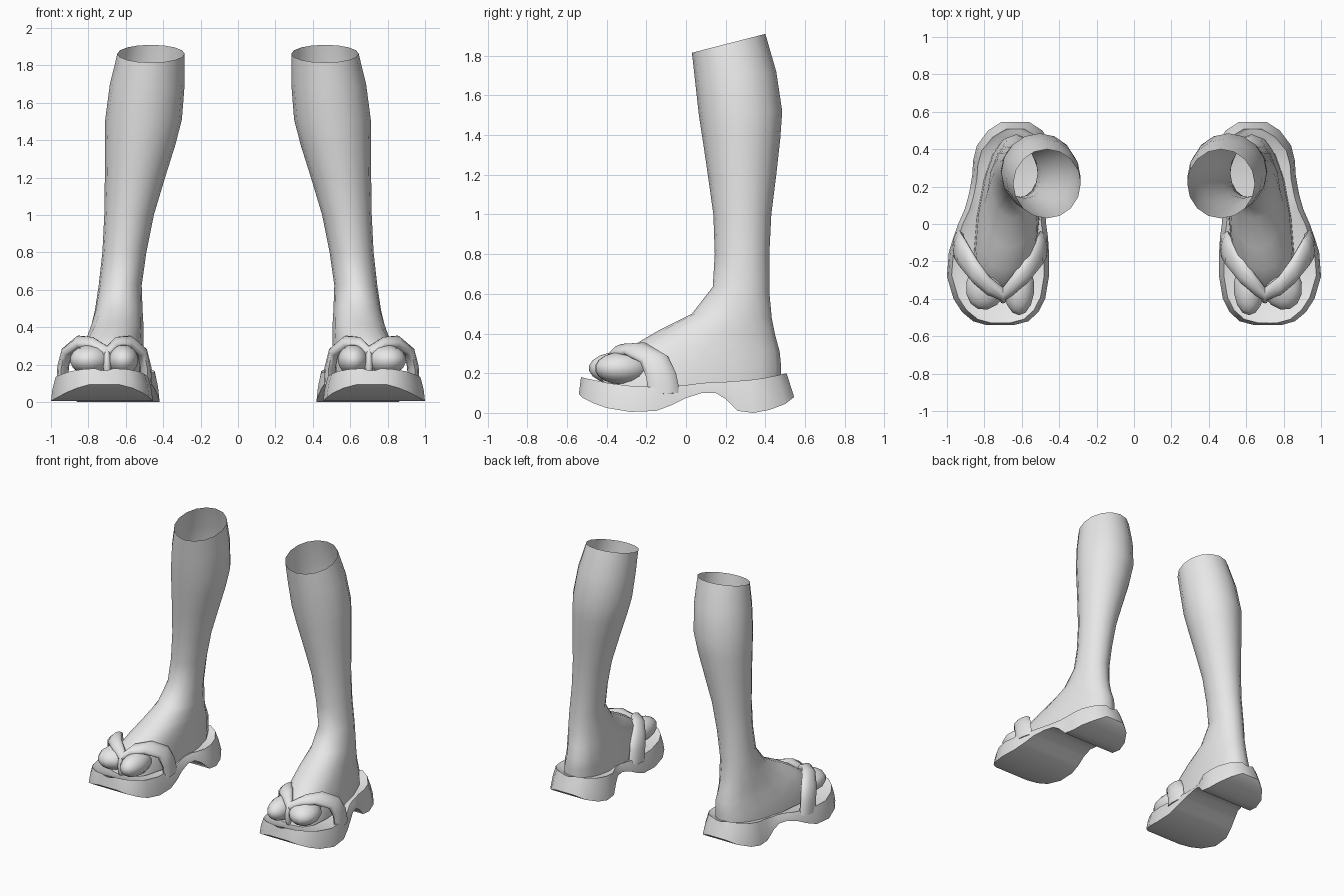
import bpy, bmesh, math
from mathutils import Vector, Matrix

if "Cube" in bpy.data.objects:
    bpy.data.objects.remove(bpy.data.objects["Cube"])

grey = bpy.data.materials.new("plain_grey")
grey.diffuse_color = (0.8, 0.8, 0.8, 1)
grey.use_nodes = True
grey.node_tree.nodes["Principled BSDF"].inputs["Base Color"].default_value = grey.diffuse_color


def finish(name, bm, angle=50):
    """Turn a bmesh into a smooth object mirrored to the other leg."""
    bmesh.ops.recalc_face_normals(bm, faces=bm.faces)
    me = bpy.data.meshes.new(name)
    bm.to_mesh(me)
    bm.free()
    me.materials.append(grey)
    ob = bpy.data.objects.new(name, me)
    bpy.context.collection.objects.link(ob)
    ob.modifiers.new("other_side", 'MIRROR').use_mirror_merge = False
    bpy.ops.object.select_all(action='DESELECT')
    ob.select_set(True)
    bpy.context.view_layer.objects.active = ob
    bpy.ops.object.shade_smooth_by_angle(angle=math.radians(angle))
    return ob


def loft(rings, cap_start=True, cap_end=True):
    """Skin a list of closed rings that all have the same point count."""
    bm = bmesh.new()
    vs = [[bm.verts.new(p) for p in r] for r in rings]
    n = len(vs[0])
    for a, b in zip(vs, vs[1:]):
        for i in range(n):
            j = (i + 1) % n
            bm.faces.new((a[i], a[j], b[j], b[i]))
    if cap_start:
        bm.faces.new(vs[0][::-1])
    if cap_end:
        bm.faces.new(vs[-1])
    return bm


def power(v, e):
    return math.copysign(abs(v) ** e, v)


# Leg and foot: x left, x right, front y, front z, back y, back z, spread to front
leg = [
    (.285, .645, .03, 1.815, .40, 1.91, 0),
    (.285, .685, .045, 1.68, .455, 1.72, 0),
    (.30, .71, .065, 1.50, .485, 1.52, 0),
    (.335, .712, .085, 1.37, .475, 1.38, 0),
    (.39, .712, .11, 1.20, .455, 1.20, 0),
    (.45, .715, .138, 1.00, .43, 1.00, 0),
    (.49, .725, .145, .80, .42, .80, 0),
    (.515, .745, .135, .635, .42, .61, 0),
    (.51, .765, .03, .50, .432, .48, .15),
    (.505, .785, -.13, .42, .45, .39, .4),
    (.505, .80, -.25, .35, .472, .31, .8),
    (.505, .83, -.36, .26, .48, .23, 1),
    (.505, .84, -.40, .13, .475, .14, 1),
]
rings = []
SIDES = 16
for xl, xr, yf, zf, yb, zb, spread in leg:
    ring = []
    e = 1 - .2 * spread
    for i in range(SIDES):
        a = math.tau * i / SIDES
        s, c = power(math.sin(a), e), power(math.cos(a), e)   # c = 1 at the front
        x = (xl + xr) / 2 + .04 * spread * c + (xr - xl) / 2 * s * (1 + .12 * spread * c)
        t = (1 + c) / 2
        ring.append((x, yb + (yf - yb) * t, zb + (zf - zb) * t))
    rings.append(ring)
finish("leg_and_foot", loft(rings, cap_start=False), 60)

# Sandal sole with arch and heel: y, x left, x right, bottom z, top z
sole = [
    (-.54, .64, .79, .095, .18), (-.52, .565, .86, .075, .175),
    (-.47, .51, .92, .05, .165), (-.40, .475, .965, .025, .15),
    (-.28, .455, 1.0, .005, .135), (-.15, .455, .99, .01, .13),
    (-.07, .46, .965, .04, .135), (0, .47, .94, .075, .14),
    (.08, .475, .905, .10, .15), (.15, .465, .885, .10, .155),
    (.20, .445, .875, .07, .155), (.26, .42, .865, .01, .16),
    (.34, .42, .86, 0, .165), (.42, .44, .84, .015, .175),
    (.50, .49, .78, .045, .19), (.545, .56, .71, .08, .20),
]
rings = []
for y, xl, xr, zb, zt in sole:
    yt = y * (.93 if y > 0 else .98)
    ym, zm = (y + yt) / 2, (zb + zt) / 2
    rings.append([
        (xl, y, zb), (xr, y, zb), (xr - .008, ym, zm), (xr - .025, yt, zt),
        (xr - .06, yt, zt - .012), (xl + .06, yt, zt - .012),
        (xl + .025, yt, zt), (xl + .008, ym, zm)])
finish("sandal_sole", loft(rings), 45)

# V-shaped strap: half of it as rear edge and front edge, offset from its middle
half = [
    ((.06, -.28, .335), (.07, -.38, .295)),
    ((.125, -.19, .345), (.145, -.315, .30)),
    ((.185, -.09, .285), (.215, -.23, .255)),
    ((.21, -.05, .20), (.23, -.20, .18)),
    ((.215, -.03, .10), (.235, -.19, .09)),
]
MID = Vector((.715, 0, 0))


def station(pair, side):
    return [MID + Vector((p[0] * side, p[1], p[2])) for p in pair]


stations = [station(p, -1) for p in reversed(half)]
stations.append(station(((-.015, -.34, .29), (-.015, -.41, .245)), 1))
stations += [station(p, 1) for p in half]
rings = []
for k, (rear, front) in enumerate(stations):
    before, after = stations[max(k - 1, 0)], stations[min(k + 1, len(stations) - 1)]
    along = sum(after, Vector()) - sum(before, Vector())
    across = (front - rear) / 2
    out = along.cross(across).normalized()
    mid = (rear + front) / 2
    if out.dot(mid - Vector((.715, -.12, .1))) < 0:
        out = -out
    rings.append([mid + across * math.cos(a) + out * .03 * math.sin(a)
                  for a in (math.tau * i / 10 for i in range(10))])
finish("strap", loft(rings), 70)


# Toes and the post between them
def blob(name, centre, radii, turn=0):
    bm = bmesh.new()
    bmesh.ops.create_uvsphere(bm, u_segments=14, v_segments=9, radius=1)
    m = (Matrix.Translation(centre) @ Matrix.Rotation(math.radians(turn), 4, 'Z')
         @ Matrix.Diagonal((*radii, 1)))
    bmesh.ops.transform(bm, matrix=m, verts=bm.verts)
    finish(name, bm, 60)


blob("big_toe", (.615, -.34, .225), (.083, .15, .082))
blob("small_toes", (.785, -.32, .225), (.112, .145, .082), 20)
blob("strap_post", (.70, -.395, .205), (.022, .03, .08))
